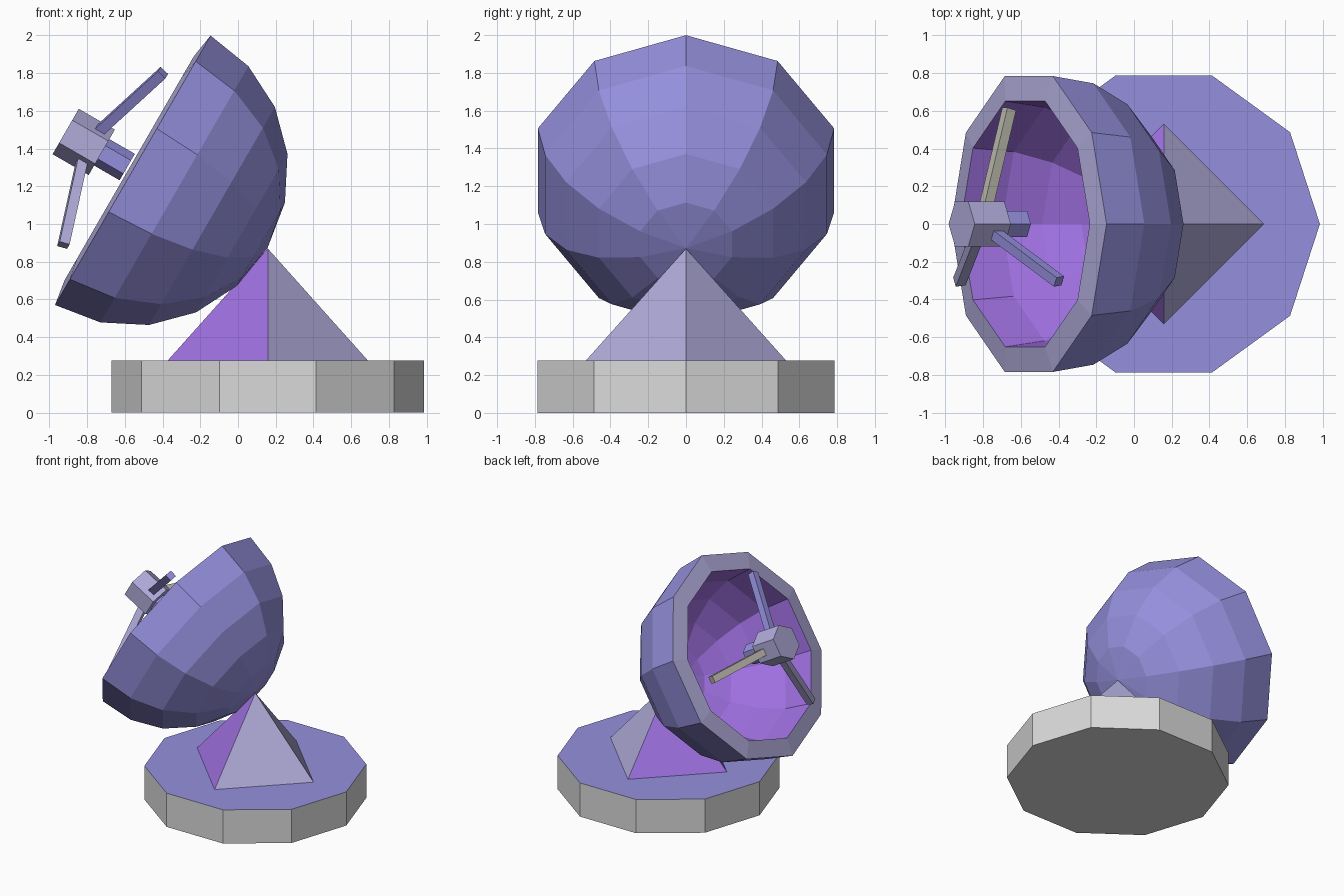
import bpy, bmesh
from math import sin, cos, pi, radians
from mathutils import Matrix, Vector

if "Cube" in bpy.data.objects:
    bpy.data.objects.remove(bpy.data.objects["Cube"])


def material(name, rgb):
    lin = [((c / 255 + 0.055) / 1.055) ** 2.4 for c in rgb]
    m = bpy.data.materials.new(name)
    m.diffuse_color = (*lin, 1)
    m.use_nodes = True
    m.node_tree.nodes["Principled BSDF"].inputs["Base Color"].default_value = m.diffuse_color
    return m


BLUE = material("periwinkle", (149, 144, 221))
LAVENDER = material("pale lavender", (176, 171, 218))
VIOLET = material("violet", (160, 113, 226))
GREY = material("light grey", (218, 218, 218))
BEIGE = material("warm grey", (190, 188, 176))


def lathe(name, profile, sides, mats, pick, matrix):
    """Spin (radius, height) points about local z; zero radius is a pole.
    pick(band, centre) gives the material index of each face."""
    bm = bmesh.new()
    rings = []
    for r, h in profile:
        n = sides if r > 0 else 1
        rings.append([bm.verts.new((r * cos(2 * pi * i / sides),
                                    r * sin(2 * pi * i / sides), h)) for i in range(n)])
    for b in range(len(rings) - 1):
        lo, hi = rings[b], rings[b + 1]
        for i in range(sides):
            j = (i + 1) % sides
            quad = [lo[i % len(lo)], lo[j % len(lo)], hi[j % len(hi)], hi[i % len(hi)]]
            f = bm.faces.new(list(dict.fromkeys(quad)))
            f.material_index = pick(b, f.calc_center_median())
    # flat end caps
    for ring, band in ((rings[0], -1), (rings[-1], len(rings) - 1)):
        if len(ring) > 1:
            f = bm.faces.new(ring)
            f.material_index = pick(band, f.calc_center_median())
    bmesh.ops.recalc_face_normals(bm, faces=bm.faces)
    return finish(name, bm, mats, matrix)


def finish(name, bm, mats, matrix):
    me = bpy.data.meshes.new(name)
    bm.to_mesh(me)
    bm.free()
    for m in mats:
        me.materials.append(m)
    ob = bpy.data.objects.new(name, me)
    ob.matrix_world = matrix
    bpy.context.collection.objects.link(ob)
    return ob


# Ground parts: ten-sided base and four-sided pyramid stand
ground = Matrix.Translation((0.158, 0, 0))
lathe("base", [(0.828, 0), (0.828, 0.277)], 10, [GREY, BLUE],
      lambda b, c: 1 if b == 1 else 0, ground)
lathe("pyramid_stand", [(0.53, 0.277), (0, 0.87)], 4, [LAVENDER, VIOLET],
      lambda b, c: 1 if b == 0 and c.x < 0 else 0, ground)

# Dish frame: local z is the direction the dish faces, origin at rim centre
tilt = Matrix.Translation((-0.558, 0, 1.285)) @ Matrix.Rotation(radians(-60), 4, 'Y')

# Dish: thick faceted half sphere, outer shell, rim, inner bowl
R, T = 0.825, 0.14
steps = [radians(18 * k) for k in range(6)]
outer = [(R * cos(a) if k < 5 else 0, -R * sin(a)) for k, a in enumerate(steps)]
inner = [((R - T) * cos(a) if k < 5 else 0, -(R - T) * sin(a)) for k, a in enumerate(steps)]
inner[0] = (R - T, 0.022)
lathe("dish", outer[::-1] + inner, 10, [BLUE, LAVENDER, VIOLET],
      lambda b, c: 0 if b < 5 else 1 if b == 5 else 2, tilt)

# Receiver head and its small feed stub
lathe("receiver_head", [(0.139, 0.19), (0.139, 0.411)], 6, [LAVENDER], lambda b, c: 0, tilt)
lathe("feed_stub", [(0.081, 0.034), (0.081, 0.2)], 6, [BLUE], lambda b, c: 0, tilt)


# Three square struts spread around the axis
def strut(name, angle, mat, w=0.055):
    a = radians(angle)
    start = Vector((0.07 * cos(a), 0.07 * sin(a), 0.268))
    end = Vector((0.61 * cos(a), 0.61 * sin(a), 0.12))
    d = end - start
    x = d.normalized()
    y = Vector((-sin(a), cos(a), 0))
    rot = Matrix((x, y, x.cross(y))).transposed().to_4x4()
    bm = bmesh.new()
    bmesh.ops.create_cube(bm, size=1, matrix=Matrix.Translation((start + end) / 2) @ rot
                          @ Matrix.Diagonal((d.length, w, w, 1)))
    finish(name, bm, [mat], tilt)


strut("upper_strut", -30, BLUE)
strut("lower_strut", -150, LAVENDER)
strut("side_strut", 90, BEIGE)
